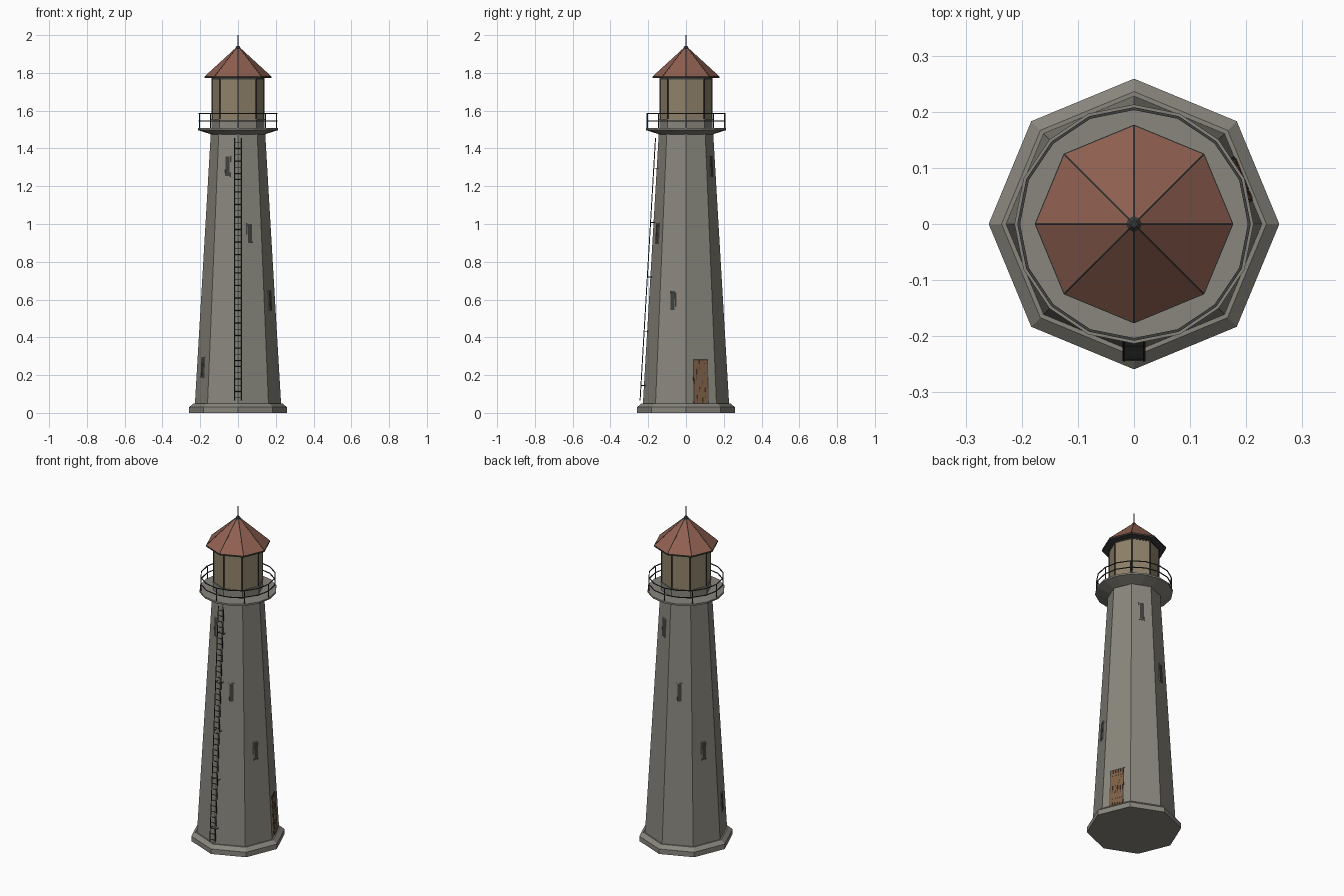
import bpy, bmesh, math
from mathutils import Vector, Matrix

if "Cube" in bpy.data.objects:
    bpy.data.objects.remove(bpy.data.objects["Cube"])


def material(name, rgb):
    m = bpy.data.materials.new(name)
    m.diffuse_color = (*rgb, 1)
    m.use_nodes = True
    m.node_tree.nodes["Principled BSDF"].inputs["Base Color"].default_value = m.diffuse_color
    return m


ROOF = material("terracotta", (0.28, 0.118, 0.082))
GLASS = material("amber_glass", (0.28, 0.225, 0.145))
WOOD = material("wood", (0.21, 0.115, 0.062))
IRON = material("iron", (0.05, 0.05, 0.047))
STONE = material("stone", (0.25, 0.24, 0.205))


def finish(bm, name, mat):
    bmesh.ops.recalc_face_normals(bm, faces=bm.faces)
    me = bpy.data.meshes.new(name)
    bm.to_mesh(me)
    bm.free()
    ob = bpy.data.objects.new(name, me)
    bpy.context.collection.objects.link(ob)
    me.materials.append(mat)
    return ob


def lathe(bm, profile, n=8, closed=False):
    """Sweep (radius, z) points round the axis; cap the ends or close the loop."""
    rings = [[bm.verts.new((r * math.cos(2 * math.pi * i / n),
                            r * math.sin(2 * math.pi * i / n), z))
              for i in range(n)] for r, z in profile]
    pairs = list(zip(rings, rings[1:]))
    if closed:
        pairs.append((rings[-1], rings[0]))
    else:
        bm.faces.new(rings[0][::-1])
        bm.faces.new(rings[-1])
    for a, b in pairs:
        for i in range(n):
            j = (i + 1) % n
            bm.faces.new((a[i], a[j], b[j], b[i]))


def lathed(name, profile, mat, n=8):
    bm = bmesh.new()
    lathe(bm, profile, n)
    return finish(bm, name, mat)


def rod(bm, p, q, r, n=6):
    p, q = Vector(p), Vector(q)
    d = q - p
    m = Matrix.Translation((p + q) / 2) @ d.to_track_quat('Z', 'Y').to_matrix().to_4x4()
    bmesh.ops.create_cone(bm, cap_ends=True, segments=n, radius1=r, radius2=r,
                          depth=d.length, matrix=m)


def box(bm, frame, x, y, z, w, h, t, turn=0):
    m = (frame @ Matrix.Translation((x, y, z)) @ Matrix.Rotation(turn, 4, 'Z')
         @ Matrix.Diagonal((w, h, t, 1)))
    bmesh.ops.create_cube(bm, size=1, matrix=m)


def polar(r, deg, z):
    a = math.radians(deg)
    return Vector((r * math.cos(a), r * math.sin(a), z))


# Tower shaft taper
Z0, Z1, R0, R1 = 0.05, 1.48, 0.228, 0.144
SLOPE = (R1 - R0) / (Z1 - Z0)


def radius(z):
    return R0 + SLOPE * (z - Z0)


def wall_frame(deg, z):
    """Local axes on a tower facet: x right, y up the wall, z outward."""
    k = math.cos(math.pi / 8)
    t = polar(1, deg + 90, 0)
    up = (polar(SLOPE * k, deg, 1)).normalized()
    m = Matrix((t, up, t.cross(up))).transposed().to_4x4()
    m.translation = polar(radius(z) * k, deg, z)
    return m


# Plinth and shaft
lathed("plinth", [(0.259, 0), (0.259, 0.03), (0.236, 0.05)], STONE)
lathed("tower", [(radius(z), z) for z in (0.045, 0.41, 0.77, 1.13, 1.485)], STONE)

# Gallery deck
lathed("gallery_deck", [(0.142, 1.475), (0.213, 1.497), (0.213, 1.507)], STONE, 16)

# Gallery railing
bm = bmesh.new()
for z in (1.545, 1.585):
    lathe(bm, [(0.203, z - .002), (0.208, z - .002), (0.208, z + .002), (0.203, z + .002)],
          16, closed=True)
for i in range(8):
    rod(bm, polar(0.205, 45 * i, 1.5), polar(0.205, 45 * i, 1.585), 0.003)
finish(bm, "gallery_railing", IRON)

# Lantern room
lathed("lantern_base", [(0.139, 1.505), (0.139, 1.55), (0.142, 1.55), (0.142, 1.556)], STONE)
lathed("lantern_glass", [(0.136, 1.555), (0.136, 1.775)], GLASS)
bm = bmesh.new()
for i in range(8):
    rod(bm, polar(0.136, 45 * i, 1.555), polar(0.136, 45 * i, 1.775), 0.0035)
lathe(bm, [(0.139, 1.765), (0.139, 1.775)])
finish(bm, "lantern_mullions", IRON)

# Roof with hip ribs, ball and spire
lathed("roof_eave", [(0.174, 1.772), (0.177, 1.772), (0.177, 1.78), (0.17, 1.782)], IRON)
lathed("roof", [(0.175, 1.781), (0.008, 1.935)], ROOF)
bm = bmesh.new()
for i in range(8):
    rod(bm, polar(0.174, 45 * i, 1.781), polar(0.006, 45 * i, 1.935), 0.002)
finish(bm, "roof_ribs", IRON)
bm = bmesh.new()
lathe(bm, [(0.014, 1.922), (0.014, 1.932), (0.006, 1.943)])
rod(bm, (0, 0, 1.93), (0, 0, 2.0), 0.003)
finish(bm, "roof_spire", IRON)

# Slit windows spiralling down both sides
spots = [(247.5, 1.305), (292.5, 0.95), (337.5, 0.595),
         (67.5, 1.305), (112.5, 0.95), (157.5, 0.595), (202.5, 0.24)]
frames, panes = bmesh.new(), bmesh.new()
for deg, z in spots:
    f = wall_frame(deg, z)
    for s in (-1, 1):
        box(frames, f, s * 0.0145, 0, 0, 0.005, 0.112, 0.008)
        box(frames, f, 0, s * 0.0535, 0, 0.034, 0.005, 0.008)
    box(panes, f, 0, 0, 0, 0.024, 0.102, 0.006)
finish(frames, "window_frames", STONE)
finish(panes, "window_panes", IRON)

# Plank door with ledges and brace, nearly flush with the wall
f = wall_frame(22.5, 0.167)
bm = bmesh.new()
box(bm, f, 0, 0, -0.001, 0.086, 0.238, 0.004)
finish(bm, "door_back", IRON)
bm = bmesh.new()
for i in range(5):
    box(bm, f, (i - 2) * 0.0155, -0.002, 0, 0.0142, 0.226, 0.005)
for y in (-0.065, 0.085):
    box(bm, f, 0, y, 0, 0.07, 0.016, 0.007)
box(bm, f, 0, 0.01, 0, 0.014, 0.14, 0.0065, -math.atan2(0.05, 0.13))
finish(bm, "door", WOOD)

# Ladder up the front edge
def ladder_point(x, z, gap=0.016):
    return (x, -radius(z) - gap, z)


bm = bmesh.new()
for s in (-0.018, 0.018):
    rod(bm, ladder_point(s, 0.065), ladder_point(s, 1.455), 0.0025)
    for i in range(5):
        z = 0.145 + 0.2875 * i
        rod(bm, ladder_point(s, z), ladder_point(s, z, -0.012), 0.002)
for i in range(42):
    z = 0.08 + 0.033 * i
    rod(bm, ladder_point(-0.018, z), ladder_point(0.018, z), 0.002)
finish(bm, "ladder", IRON)
